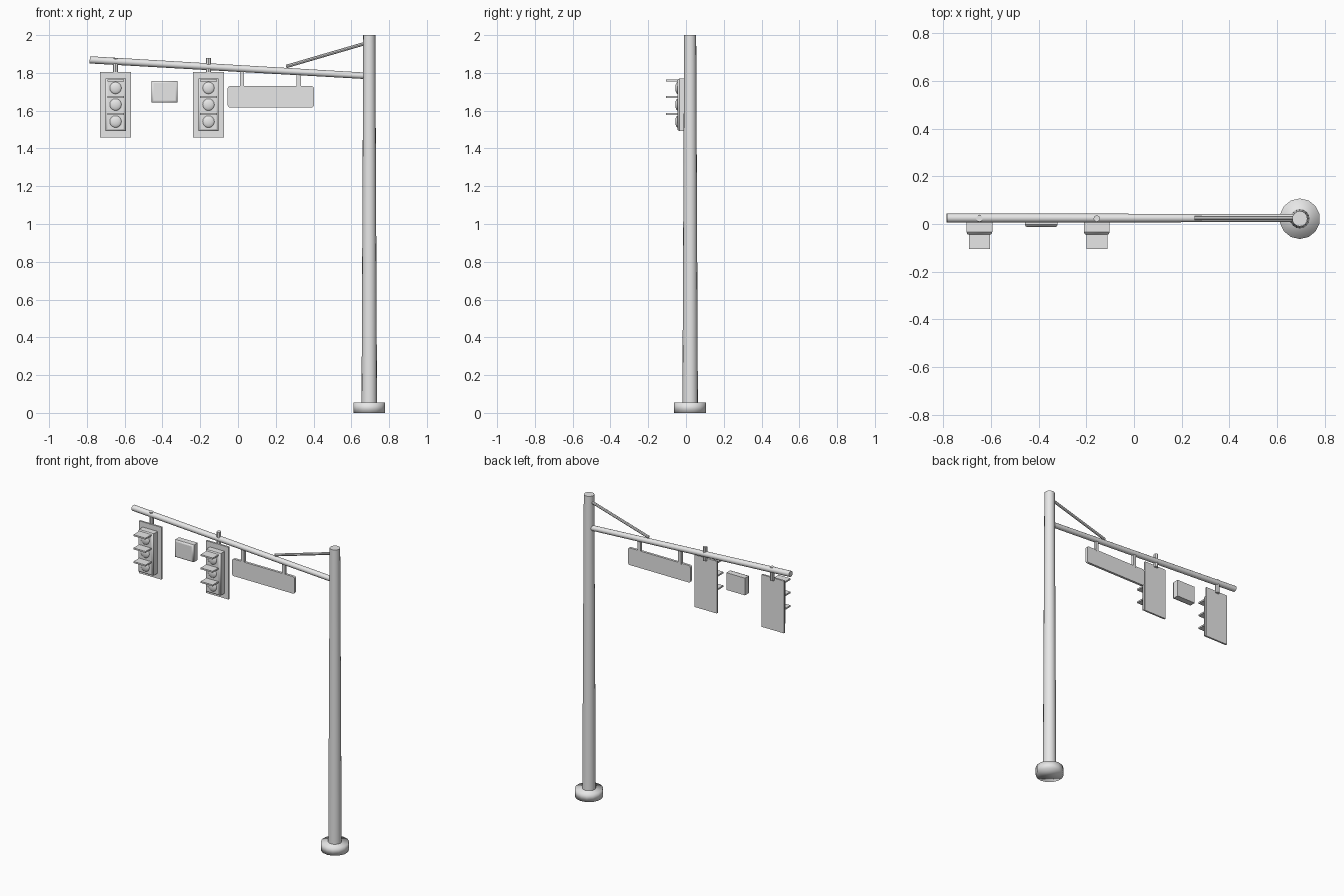
import bpy, math
from mathutils import Vector

cube = bpy.data.objects.get("Cube")
if cube:
    bpy.data.objects.remove(cube, do_unlink=True)

metal = bpy.data.materials.new("light_grey")
metal.use_nodes = True
grey = (0.8, 0.8, 0.8, 1)
metal.diffuse_color = grey
metal.node_tree.nodes["Principled BSDF"].inputs["Base Color"].default_value = grey


def finish(name, angle=35):
    ob = bpy.context.object
    ob.name = name
    ob.data.materials.append(metal)
    bpy.ops.object.shade_smooth_by_angle(angle=math.radians(angle))
    return ob


def tube(name, start, end, r1, r2, sides=12, angle=35):
    a, b = Vector(start), Vector(end)
    bpy.ops.mesh.primitive_cone_add(vertices=sides, radius1=r1, radius2=r2,
                                    depth=(b - a).length, location=(a + b) / 2)
    ob = bpy.context.object
    ob.rotation_euler = (b - a).to_track_quat('Z', 'Y').to_euler()
    return finish(name, angle)


def box(name, x, y, z, bevel=0, rule=None, segments=2):
    """Box between (low, high) pairs; rule picks the edges to bevel."""
    spans = (x, y, z)
    bpy.ops.mesh.primitive_cube_add(size=1, location=[sum(s) / 2 for s in spans])
    ob = bpy.context.object
    ob.scale = [s[1] - s[0] for s in spans]
    bpy.ops.object.transform_apply(location=False, rotation=False, scale=True)
    if bevel:
        mod = ob.modifiers.new("bevel", 'BEVEL')
        mod.width, mod.segments = bevel, segments
        mod.limit_method = 'WEIGHT'
        weights = ob.data.attributes.new("bevel_weight_edge", 'FLOAT', 'EDGE')
        for e in ob.data.edges:
            a, b = (ob.data.vertices[i].co for i in e.vertices)
            weights.data[e.index].value = 1.0 if rule(a, b) else 0.0
    return finish(name)


def front_edges(a, b):
    return a.y < 0 and b.y < 0


def depth_edges(a, b):
    return abs(a.y - b.y) > 0.001


# Pole and foot
POLE_X, POLE_Y, ARM_Y = 0.695, 0.022, 0.025
tube("pole_foot", (POLE_X, POLE_Y, 0), (POLE_X, POLE_Y, 0.055), 0.085, 0.085, 14, 180)
tube("pole", (POLE_X, POLE_Y, 0.05), (POLE_X, POLE_Y, 2), 0.041, 0.032, 16)

# Arm and its diagonal brace
tube("arm", (0.685, ARM_Y, 1.784), (-0.785, ARM_Y, 1.869), 0.017, 0.019)
tube("arm_brace", (0.69, ARM_Y, 1.961), (0.255, ARM_Y, 1.834), 0.009, 0.009, 8)


def signal(side, cx):
    """Backplate, housing, three lenses with visors, and a hanger."""
    box(side + "_backplate", (cx - 0.082, cx + 0.082), (0.006, 0.018), (1.458, 1.804))
    box(side + "_housing", (cx - 0.054, cx + 0.054), (-0.046, 0.008), (1.492, 1.77),
        0.012, front_edges)
    for label, z in (("top", 1.72), ("middle", 1.632), ("bottom", 1.542)):
        bpy.ops.mesh.primitive_uv_sphere_add(segments=16, ring_count=8, radius=0.032,
                                             location=(cx, -0.044, z))
        lens = bpy.context.object
        lens.scale.y = 0.4
        finish(side + "_" + label + "_lens")
        box(side + "_" + label + "_visor", (cx - 0.044, cx + 0.044),
            (-0.105, -0.04), (z + 0.035, z + 0.045))
    tube(side + "_hanger", (cx, 0.023, 1.79), (cx, 0.023, 1.88), 0.014, 0.014, 8)


signal("outer_signal", -0.648)
signal("inner_signal", -0.156)

# Sensor box between the signals
box("sensor_box", (-0.457, -0.32), (-0.013, 0.035), (1.643, 1.757), 0.01, front_edges)

# Hanging sign panel and its two brackets
box("sign_panel", (-0.055, 0.402), (0.017, 0.033), (1.617, 1.73), 0.012, depth_edges, 3)
for name, x, top in (("sign_bracket_right", 0.022, 1.82), ("sign_bracket_left", 0.322, 1.803)):
    box(name, (x - 0.011, x + 0.011), (0.016, 0.034), (1.722, top))
